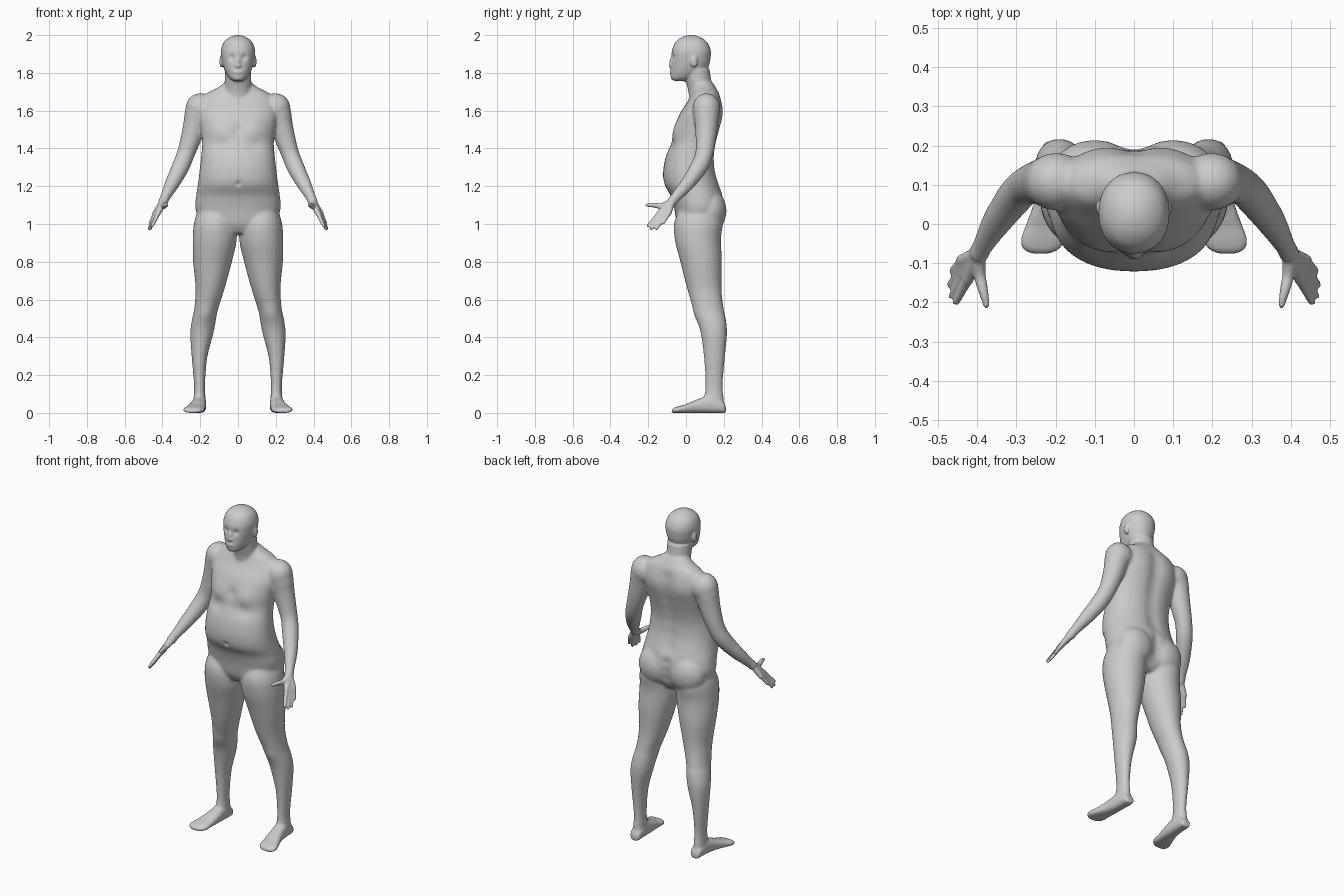
import bpy, bmesh, math
from mathutils import Vector, Matrix

if "Cube" in bpy.data.objects:
    bpy.data.objects.remove(bpy.data.objects["Cube"])

bm = bmesh.new()


def spline(rows, k=4):
    """Catmull-Rom interpolation of rows of numbers."""
    out = []
    for i in range(len(rows) - 1):
        a, b = rows[max(i - 1, 0)], rows[i]
        c, d = rows[i + 1], rows[min(i + 2, len(rows) - 1)]
        for j in range(k):
            t = j / k
            out.append([0.5 * (2 * q + (r - p) * t + (2 * p - 5 * q + 4 * r - s) * t * t
                               + (3 * q - p - 3 * r + s) * t ** 3)
                        for p, q, r, s in zip(a, b, c, d)])
    return out + [list(rows[-1])]


def loft(rings, n=32, e=2.0):
    """Skin rings given as (centre, u axis, v axis) with superellipse sections."""
    def pw(v):
        return math.copysign(abs(v) ** (2 / e), v)
    loops = []
    for c, u, v in rings:
        loops.append([bm.verts.new(c + u * pw(math.cos(2 * math.pi * i / n))
                                   + v * pw(math.sin(2 * math.pi * i / n))) for i in range(n)])
    for a, b in zip(loops, loops[1:]):
        for i in range(n):
            bm.faces.new((a[i], a[(i + 1) % n], b[(i + 1) % n], b[i]))
    bm.faces.new(loops[0][::-1])
    bm.faces.new(loops[-1])


def stack(rows, e=2.0):
    """Horizontal rings: z, x min, x max, y front, y back."""
    loft([(Vector(((a + b) / 2, (f + g) / 2, z)), Vector(((b - a) / 2, 0, 0)),
           Vector((0, (g - f) / 2, 0))) for z, a, b, f, g in spline(rows)], e=e)


def tube(rows, n=20):
    """Round limb along points: x, y, z, radius, with rounded end."""
    pts = spline(rows)
    rings = []
    for i, p in enumerate(pts):
        t = (Vector(pts[min(i + 1, len(pts) - 1)][:3]) - Vector(pts[max(i - 1, 0)][:3])).normalized()
        u = t.cross(Vector((0.3, 1, 0.2))).normalized()
        rings.append((Vector(p[:3]), u * p[3], t.cross(u) * p[3]))
    loft(rings, n)
    ball(rows[-1][:3], (rows[-1][3],) * 3)


def ball(c, r):
    bmesh.ops.create_uvsphere(bm, u_segments=24, v_segments=14, radius=1,
                              matrix=Matrix.Translation(c) @ Matrix.Diagonal((*r, 1)))


# leg
stack([(1.12, .05, .19, .0, .16), (1.02, .014, .23, -.06, .195), (.92, .006, .24, -.06, .185),
       (.80, .032, .238, -.03, .19), (.66, .07, .225, .005, .188), (.55, .105, .232, .038, .2),
       (.50, .115, .243, .055, .211), (.42, .13, .253, .078, .218), (.29, .163, .245, .095, .206),
       (.15, .174, .233, .102, .195), (.08, .172, .235, .095, .2), (.03, .175, .235, .09, .205)])
# foot: y, centre x, half width, height
foot = spline([(.211, .203, .018, .03), (.195, .203, .032, .06), (.13, .205, .037, .09),
               (.06, .212, .042, .072), (.0, .225, .05, .046), (-.04, .233, .056, .035),
               (-.065, .237, .045, .026), (-.076, .238, .02, .016)])
loft([(Vector((x, y, h / 2)), Vector((w, 0, 0)), Vector((0, 0, h / 2))) for y, x, w, h in foot], e=2.6)
# buttock
ball((.1, .125, 1.07), (.115, .09, .115))
# shoulder and arm
ball((.2, .108, 1.613), (.078, .074, .08))
tube([(.2, .11, 1.62, .07), (.216, .108, 1.58, .068), (.228, .108, 1.53, .062),
      (.25, .105, 1.45, .055), (.277, .096, 1.37, .048), (.305, .068, 1.30, .047),
      (.35, .005, 1.21, .038), (.383, -.052, 1.145, .027), (.395, -.073, 1.12, .026)])
# hand: knuckle, fingertip, finger radius
wrist = (.395, -.075, 1.12)
for kn, tip, r in (((.424, -.143, 1.055), (.454, -.2, .99), .011),
                   ((.433, -.127, 1.045), (.465, -.184, .976), .011),
                   ((.438, -.11, 1.045), (.47, -.156, .976), .011),
                   ((.44, -.092, 1.055), (.466, -.12, 1.004), .0095)):
    mid = [(a + b) / 2 for a, b in zip(kn, tip)]
    tube([(*wrist, .02), (*kn, .0145)], 14)
    tube([(*kn, r + .002), (*mid, r), (*tip, r - .002)], 14)
# thumb
tube([(.398, -.085, 1.11, .02), (.394, -.13, 1.095, .0165), (.385, -.17, 1.1, .013),
      (.376, -.205, 1.1, .01)], 14)
# ear
ball((.089, .042, 1.86), (.009, .019, .032))

# mirror the paired parts
dup = bmesh.ops.duplicate(bm, geom=bm.verts[:] + bm.edges[:] + bm.faces[:])["geom"]
for v in dup:
    if isinstance(v, bmesh.types.BMVert):
        v.co.x *= -1

# torso: z, half width, y front, y back
torso = [(.95, .10, -.02, .14), (1.0, .19, -.048, .18), (1.08, .226, -.062, .2),
         (1.15, .222, -.082, .195), (1.21, .213, -.115, .178), (1.28, .204, -.121, .158),
         (1.36, .195, -.106, .152), (1.43, .19, -.076, .163), (1.50, .198, -.062, .18),
         (1.58, .21, -.035, .195), (1.64, .2, .003, .192), (1.69, .168, .03, .178),
         (1.72, .112, .04, .16), (1.75, .07, .05, .14)]
stack([(z, -w, w, f, b) for z, w, f, b in torso], e=2.25)
# neck
neck = [(1.62, .08, .02, .17), (1.70, .074, .012, .158), (1.75, .07, .0, .136), (1.82, .07, -.01, .125)]
stack([(z, -w, w, f, b) for z, w, f, b in neck])
# head
head = [(1.757, .025, -.07, .0), (1.772, .046, -.08, .05), (1.80, .065, -.082, .1),
        (1.84, .08, -.079, .122), (1.88, .088, -.077, .13), (1.92, .09, -.074, .131),
        (1.96, .077, -.058, .114), (1.985, .051, -.03, .084), (1.997, .024, .0, .052),
        (2.0, .006, .02, .034)]
stack([(z, -w, w, f, b) for z, w, f, b in head], e=2.15)
# nose and lips
ball((0, -.076, 1.85), (.013, .013, .034))
ball((0, -.078, 1.838), (.019, .013, .011))
ball((0, -.076, 1.803), (.026, .011, .012))

bmesh.ops.recalc_face_normals(bm, faces=bm.faces)
mesh = bpy.data.meshes.new("body")
bm.to_mesh(mesh)
bm.free()
body = bpy.data.objects.new("body", mesh)
bpy.context.collection.objects.link(body)

# fuse all parts into one skin
mod = body.modifiers.new("fuse", 'REMESH')
mod.mode = 'VOXEL'
mod.voxel_size = .0055
deps = bpy.context.evaluated_depsgraph_get()
skin = bpy.data.meshes.new_from_object(body.evaluated_get(deps))
body.modifiers.clear()
body.data = skin

bm = bmesh.new()
bm.from_mesh(skin)
trunk = [v for v in bm.verts if abs(v.co.x) < .37 and .05 < v.co.z < 1.76]
for i in range(16):
    bmesh.ops.smooth_vert(bm, verts=trunk, factor=.5, use_axis_x=True, use_axis_y=True, use_axis_z=True)
for i in range(2):
    bmesh.ops.smooth_vert(bm, verts=bm.verts, factor=.4, use_axis_x=True, use_axis_y=True, use_axis_z=True)

# sculpted details: x, y, z, radius, push in y
pushes = [(.09, -.05, 1.49, .065, -.012), (0, -.06, 1.5, .03, .007), (.09, -.07, 1.415, .04, .008),
          (.034, -.075, 1.882, .016, .011), (0, -.122, 1.21, .014, .012),
          (.1, .19, 1.58, .07, .006), (.17, .06, .52, .04, -.006)]
pushes += [(0, .18, 1.22 + .07 * i, .045, -.011) for i in range(7)]
pushes += [(0, .2, .98 + .05 * i, .03, -.01) for i in range(4)]
for v in bm.verts:
    p = Vector((abs(v.co.x), v.co.y, v.co.z))
    for x, y, z, r, d in pushes:
        if abs(p.z - z) < 2.2 * r:
            q = (p - Vector((x, y, z))).length_squared / (r * r)
            if q < 5:
                v.co.y += d * math.exp(-q)
    v.co.z = max(v.co.z, 0)
bm.to_mesh(skin)
bm.free()
for f in skin.polygons:
    f.use_smooth = True

grey = bpy.data.materials.new("plain light grey")
grey.diffuse_color = (.6, .6, .6, 1)
grey.use_nodes = True
grey.node_tree.nodes["Principled BSDF"].inputs["Base Color"].default_value = grey.diffuse_color
skin.materials.clear()
skin.materials.append(grey)
